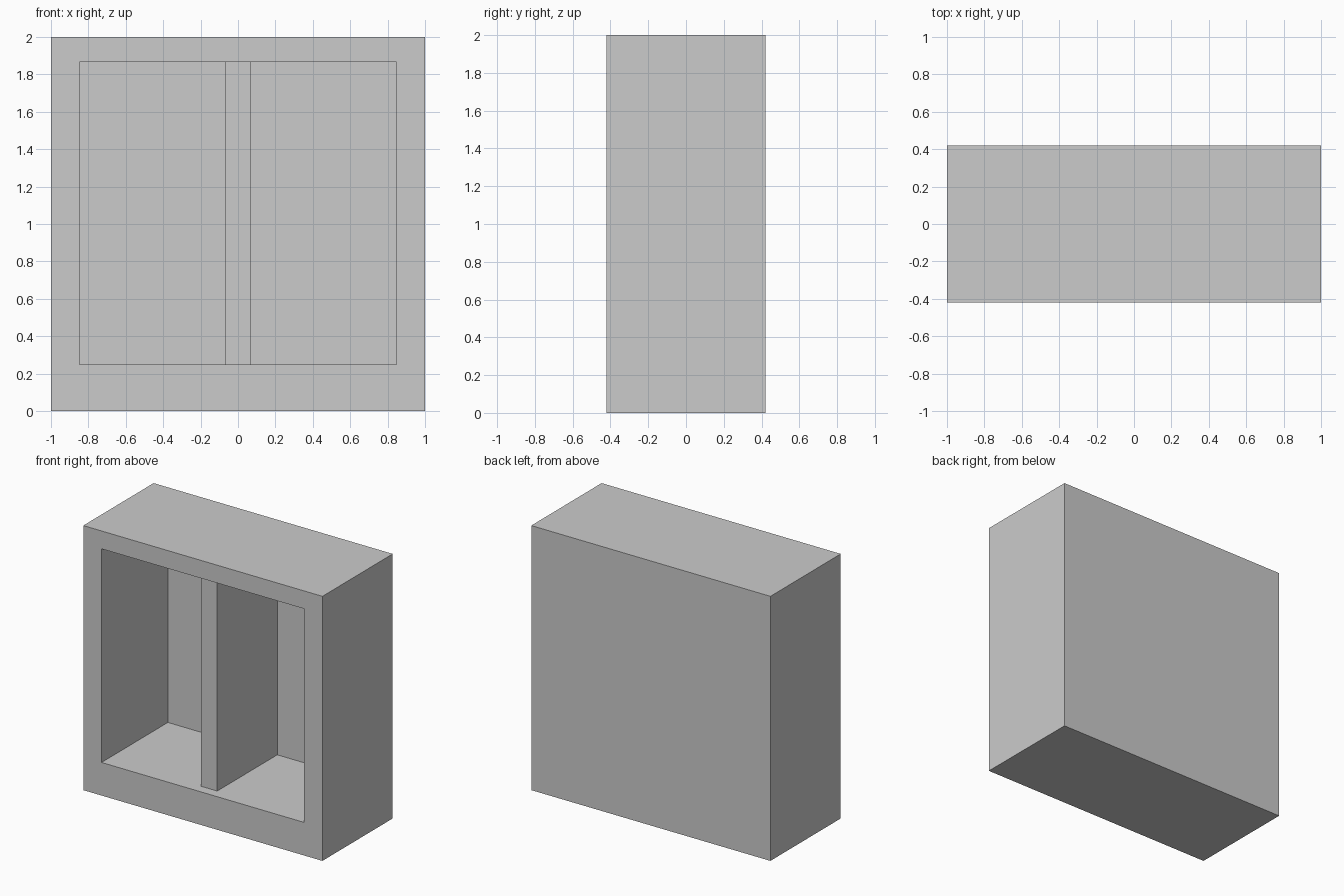
import bpy
import bmesh
from mathutils import Vector

if "Cube" in bpy.data.objects:
    bpy.data.objects.remove(bpy.data.objects["Cube"])

HALF_W, HALF_D, HEIGHT = 1.0, 0.42, 2.0
OPEN_X, OPEN_Z0, OPEN_Z1 = 0.847, 0.25, 1.865
BACK_Y = 0.372


def box(bm, lo, hi):
    """Add an axis-aligned box between two corners."""
    verts = bmesh.ops.create_cube(bm, size=1.0)["verts"]
    lo, hi = Vector(lo), Vector(hi)
    for v in verts:
        v.co = Vector(hi[i] if v.co[i] > 0 else lo[i] for i in range(3))


def finish(bm, name):
    bmesh.ops.recalc_face_normals(bm, faces=bm.faces)
    mesh = bpy.data.meshes.new(name)
    bm.to_mesh(mesh)
    bm.free()
    obj = bpy.data.objects.new(name, mesh)
    bpy.context.collection.objects.link(obj)
    return obj


# Cabinet carcass: solid block with the front face inset and pushed inwards
bm = bmesh.new()
box(bm, (-HALF_W, -HALF_D, 0), (HALF_W, HALF_D, HEIGHT))
bm.normal_update()
front = min(bm.faces, key=lambda f: f.calc_center_median().y)
bmesh.ops.inset_region(bm, faces=[front], thickness=0.1)
for v in front.verts:
    v.co.x = OPEN_X if v.co.x > 0 else -OPEN_X
    v.co.z = OPEN_Z1 if v.co.z > HEIGHT / 2 else OPEN_Z0
recess = bmesh.ops.extrude_discrete_faces(bm, faces=[front])["faces"][0]
for v in recess.verts:
    v.co.y = BACK_Y
finish(bm, "cabinet_carcass")

# Upright divider, set back slightly from the front
bm = bmesh.new()
box(bm, (-0.068, -0.345, OPEN_Z0), (0.068, BACK_Y, OPEN_Z1))
finish(bm, "centre_divider")
